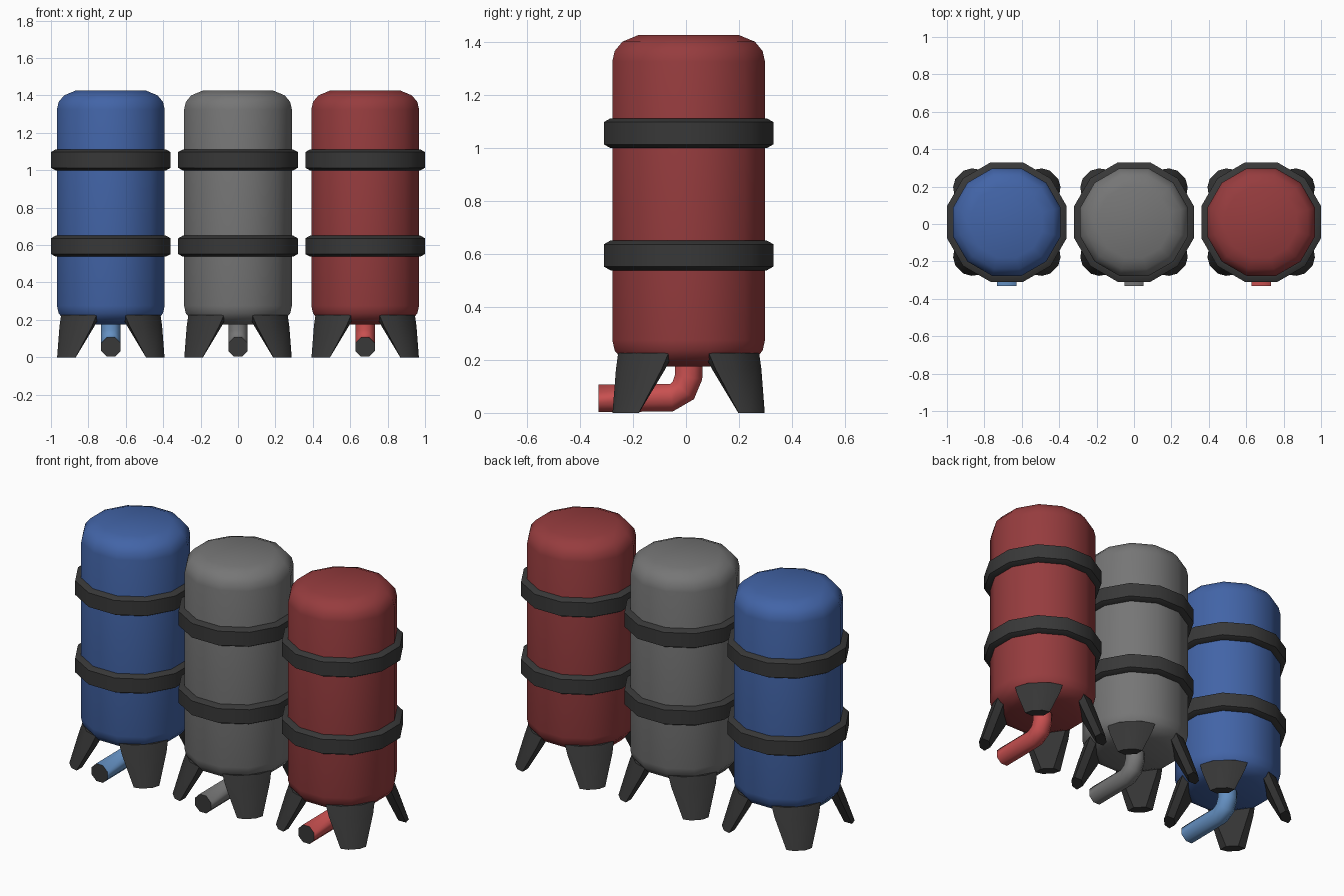
import bpy, bmesh, math
from mathutils import Vector

if "Cube" in bpy.data.objects:
    bpy.data.objects.remove(bpy.data.objects["Cube"])

CY = 0.01  # depth centre of every tank


def mat(name, rgb):
    m = bpy.data.materials.new(name)
    lin = [((c / 255 + 0.055) / 1.055) ** 2.4 for c in rgb]
    m.diffuse_color = (*lin, 1)
    m.use_nodes = True
    m.node_tree.nodes["Principled BSDF"].inputs["Base Color"].default_value = m.diffuse_color
    return m


dark = mat("dark rubber", (56, 56, 56))
grey = mat("grey paint", (118, 118, 118))
colours = {
    "blue": (-0.68, mat("blue paint", (66, 100, 167)), mat("light blue pipe", (100, 144, 194))),
    "grey": (0.0, grey, grey),
    "red": (0.68, mat("red paint", (150, 60, 62)), mat("light red pipe", (200, 80, 80))),
}


def finish(name, bm, mats, x, angle):
    bmesh.ops.recalc_face_normals(bm, faces=bm.faces)
    me = bpy.data.meshes.new(name)
    bm.to_mesh(me)
    bm.free()
    for m in mats:
        me.materials.append(m)
    ob = bpy.data.objects.new(name, me)
    bpy.context.collection.objects.link(ob)
    ob.location = (x, CY, 0)
    bpy.context.view_layer.objects.active = ob
    ob.select_set(True)
    bpy.ops.object.shade_smooth_by_angle(angle=math.radians(angle))
    ob.select_set(False)
    return ob


def loft(bm, rings, caps=True, closed=False):
    """Skin a list of point rings; returns the two cap faces."""
    vs = [[bm.verts.new(p) for p in r] for r in rings]
    n = len(vs[0])
    pairs = list(zip(vs, vs[1:])) + ([(vs[-1], vs[0])] if closed else [])
    for a, b in pairs:
        for i in range(n):
            j = (i + 1) % n
            bm.faces.new((a[i], a[j], b[j], b[i]))
    if caps:
        return bm.faces.new(vs[0]), bm.faces.new(vs[-1])


def ring12(r, z):
    """Twelve-sided ring with flats on the axes; r is the distance to a flat."""
    R = r / math.cos(math.pi / 12)
    return [(R * math.cos(math.radians(15 + 30 * i)), R * math.sin(math.radians(15 + 30 * i)), z)
            for i in range(12)]


def tank(name, x, m):
    prof = [(0.19, 0.175), (0.25, 0.2), (0.279, 0.235), (0.288, 0.275), (0.288, 1.325),
            (0.279, 1.365), (0.25, 1.4), (0.19, 1.425)]
    bm = bmesh.new()
    loft(bm, [ring12(r, z) for r, z in prof])
    finish(name, bm, [m], x, 40)


def band(name, x, z):
    prof = [(0.28, -0.056), (0.295, -0.056), (0.32, -0.042), (0.32, 0.042), (0.295, 0.056), (0.28, 0.056)]
    bm = bmesh.new()
    loft(bm, [ring12(r, z + h) for r, h in prof], caps=False, closed=True)
    finish(name, bm, [dark], x, 35)


def leg(name, x, ang):
    # z, outer corner radius, outer middle radius, half width, inner radius, inner half width
    levels = [(0.0, 0.336, 0.358, 0.07, 0.30, 0.035),
              (0.165, 0.266, 0.302, 0.122, 0.225, 0.10),
              (0.225, 0.242, 0.28, 0.134, 0.20, 0.12)]
    c, s = math.cos(ang), math.sin(ang)
    rings = []
    for z, rc, rm, t, ri, ti in levels:
        pts = [(rc, -t), (rm, -t * 0.45), (rm, t * 0.45), (rc, t), (ri, ti), (ri, -ti)]
        rings.append([(r * c - w * s, r * s + w * c, z) for r, w in pts])
    bm = bmesh.new()
    loft(bm, rings)
    finish(name, bm, [dark], x, 40)


def pipe(name, x, m):
    # centre line (y, z) from tank bottom, round the elbow, out to the front
    path = [(0, 0.2), (0, 0.135), (-0.02, 0.085), (-0.065, 0.057), (-0.34, 0.055)]
    R = 0.052 / math.cos(math.pi / 8)
    rings = []
    for i, (y, z) in enumerate(path):
        a, b = path[max(i - 1, 0)], path[min(i + 1, len(path) - 1)]
        d = Vector((0, b[0] - a[0], b[1] - a[1])).normalized()
        n = Vector((1, 0, 0)).cross(d)
        rings.append([Vector((0, y, z)) + R * (Vector((1, 0, 0)) * math.cos(t) + n * math.sin(t))
                      for t in [math.pi * (k + 0.5) / 4 for k in range(8)]])
    bm = bmesh.new()
    end = loft(bm, rings)[1]
    # dark opening inset in the pipe end
    bmesh.ops.inset_region(bm, faces=[end], thickness=0.013)
    end.material_index = 1
    finish(name, bm, [m, dark], x, 50)


for name, (x, body, tube) in colours.items():
    tank(name + "_tank", x, body)
    band(name + "_lower_band", x, 0.594)
    band(name + "_upper_band", x, 1.055)
    pipe(name + "_drain_pipe", x, tube)
    for k in range(4):
        leg(f"{name}_leg_{k + 1}", x, math.radians(45 + 90 * k))
